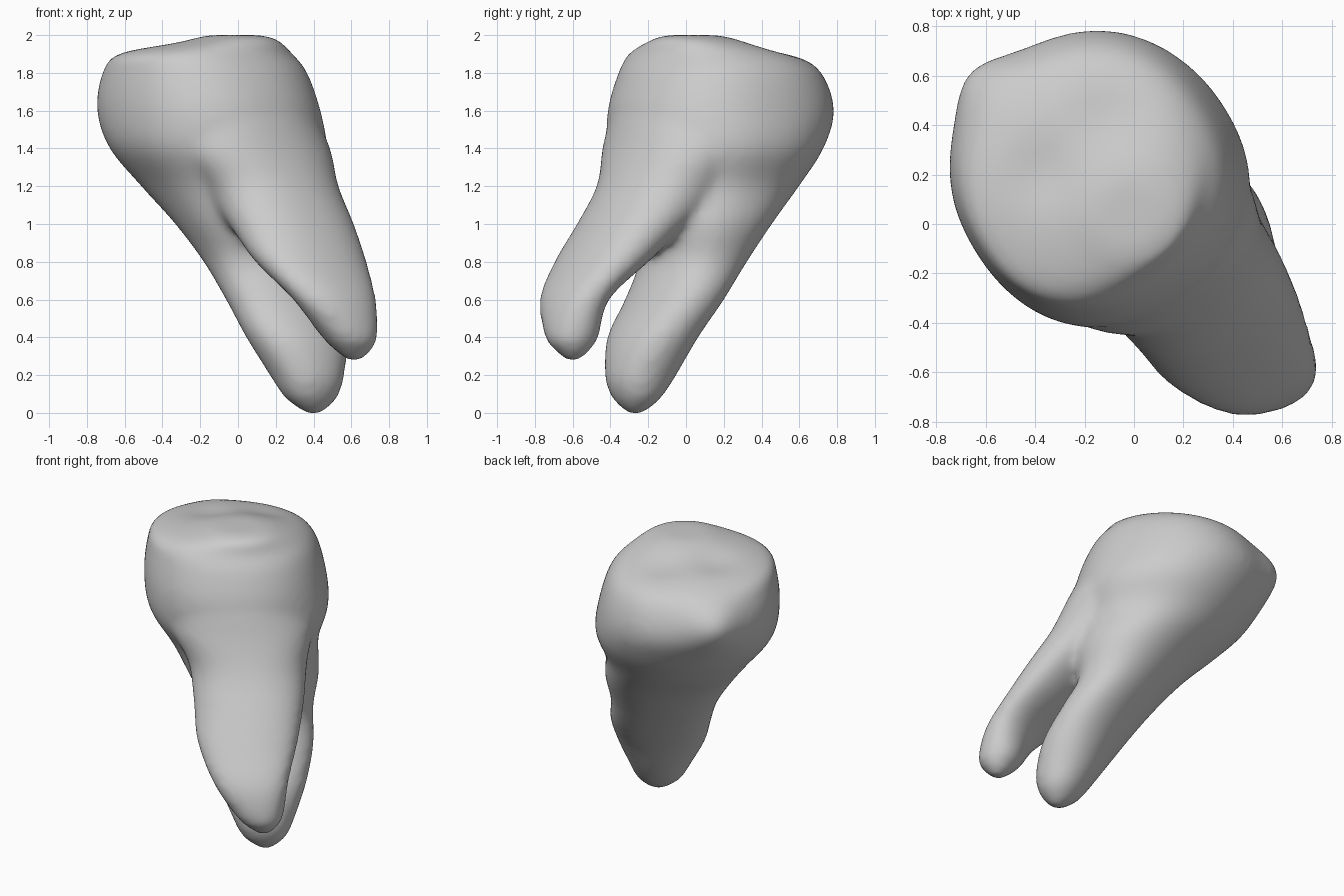
import bpy, bmesh, math
from mathutils import Vector

cube = bpy.data.objects.get("Cube")
if cube:
    bpy.data.objects.remove(cube, do_unlink=True)

SIDES = 48
STEPS = 6
TURN = math.radians(32)  # long axis of every slice
POWER = 2.2              # above 2 makes slices slightly boxy

# Slices: height, centre x, centre y, half length, half width
CROWN_AND_BACK_ROOT = [
    (-.01, .4, -.27, .03, .03), (.03, .395, -.265, .09, .08),
    (.09, .385, -.26, .15, .13), (.2, .365, -.24, .2, .18),
    (.4, .31, -.175, .28, .215), (.6, .235, -.06, .32, .225),
    (.8, .14, .035, .34, .255), (1.0, .07, .075, .41, .355),
    (1.2, -.04, .13, .465, .455), (1.4, -.105, .16, .565, .55),
    (1.6, -.155, .185, .57, .59), (1.8, -.175, .18, .53, .52),
    (1.9, -.17, .135, .46, .41), (1.97, -.04, .065, .25, .25),
    (1.998, -.02, .04, .14, .14),
]
FRONT_ROOT = [
    (.27, .615, -.6, .03, .03), (.32, .61, -.6, .09, .08),
    (.4, .59, -.605, .15, .135), (.6, .51, -.59, .24, .15),
    (.8, .385, -.445, .32, .205), (1.0, .28, -.28, .35, .26),
    (1.2, .16, -.125, .38, .32), (1.4, .03, -.02, .47, .385),
    (1.6, -.06, .05, .45, .42), (1.8, -.12, .1, .42, .39),
    (1.86, -.14, .1, .34, .32),
]


def blend(p0, p1, p2, p3, t):
    """Smooth curve through neighbouring slices."""
    out = []
    for a, b, c, d in zip(p0, p1, p2, p3):
        out.append(.5 * (2 * b + (c - a) * t + (2 * a - 5 * b + 4 * c - d) * t ** 2
                         + (3 * b - a - 3 * c + d) * t ** 3))
    return out


def refine(slices):
    last = len(slices) - 1
    result = []
    for i in range(last):
        near = [slices[min(max(i + k, 0), last)] for k in (-1, 0, 1, 2)]
        result += [blend(*near, s / STEPS) for s in range(STEPS)]
    return result + [slices[-1]]


def loft(bm, slices):
    """Skin a stack of rounded slices and cap both ends."""
    rings = []
    for z, cx, cy, a, b in refine(slices):
        ring = []
        for k in range(SIDES):
            ang = math.tau * k / SIDES
            c, s = math.cos(ang), math.sin(ang)
            r = (abs(c / a) ** POWER + abs(s / b) ** POWER) ** (-1 / POWER)
            ring.append(bm.verts.new((cx + r * math.cos(ang + TURN),
                                      cy + r * math.sin(ang + TURN), z)))
        rings.append(ring)
    for low, high in zip(rings, rings[1:]):
        for k in range(SIDES):
            n = (k + 1) % SIDES
            bm.faces.new((low[k], low[n], high[n], high[k]))
    bm.faces.new(rings[0][::-1])
    bm.faces.new(rings[-1])


# Crown and both roots
bm = bmesh.new()
loft(bm, CROWN_AND_BACK_ROOT)
loft(bm, FRONT_ROOT)
mesh = bpy.data.meshes.new("tooth")
bm.to_mesh(mesh)
bm.free()
tooth = bpy.data.objects.new("tooth", mesh)
bpy.context.collection.objects.link(tooth)

# Fuse into one soft surface
remesh = tooth.modifiers.new("fuse", 'REMESH')
remesh.mode = 'VOXEL'
remesh.voxel_size = .022
soften = tooth.modifiers.new("soften", 'SMOOTH')
soften.factor = .5
soften.iterations = 18
graph = bpy.context.evaluated_depsgraph_get()
fused = bpy.data.meshes.new_from_object(tooth.evaluated_get(graph))
tooth.modifiers.clear()
tooth.data = fused

# Chewing surface hollows and back corner bulge: centre, radius, push
DENTS = [
    (Vector((-.1, .42, 1.9)), .17, Vector((0, 0, -.03))),
    (Vector((-.35, .2, 1.9)), .15, Vector((0, 0, -.03))),
    (Vector((-.62, .58, 1.72)), .18, Vector((-.06, .05, 0))),
]
for v in fused.vertices:
    for centre, radius, push in DENTS:
        v.co += push * math.exp(-((v.co - centre).length / radius) ** 2)

# Stand on the ground
floor = min(v.co.z for v in fused.vertices)
for v in fused.vertices:
    v.co.z -= floor

# Plain grey material
grey = bpy.data.materials.new("plain_grey")
grey.use_nodes = True
colour = (.6, .6, .6, 1)
grey.diffuse_color = colour
grey.node_tree.nodes["Principled BSDF"].inputs["Base Color"].default_value = colour
fused.materials.clear()
fused.materials.append(grey)
fused.polygons.foreach_set("use_smooth", [True] * len(fused.polygons))
fused.update()
